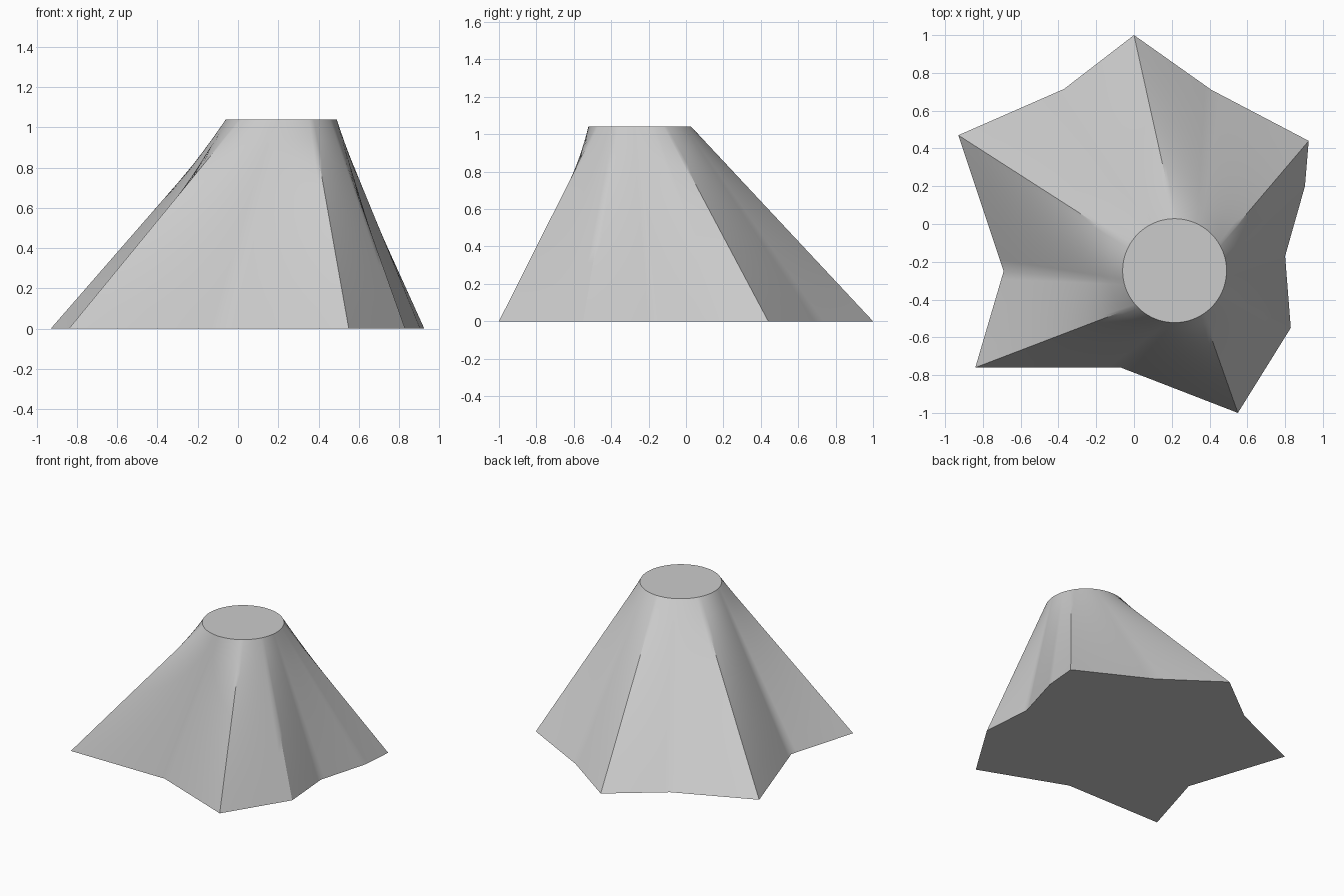
import bpy
import bmesh
from math import cos, sin, tau, radians
from mathutils import Vector

cube = bpy.data.objects.get("Cube")
if cube:
    bpy.data.objects.remove(cube)

# Star-shaped base outline, counter-clockwise from the back tip
OUTLINE = [Vector(p) for p in (
    (0, 1), (-0.37, 0.715), (-0.93, 0.47), (-0.69, -0.25),
    (-0.84, -0.76), (-0.07, -0.76), (0.55, -1), (0.83, -0.55),
    (0.80, -0.17), (0.905, 0.20), (0.925, 0.44), (0.41, 0.71))]
CENTRE, RADIUS, HEIGHT = Vector((0.215, -0.247)), 0.275, 1.04
STEPS, LEVELS = 12, 10

# Pair each base point with a rim point at the same fraction of the perimeter
edges = list(zip(OUTLINE, OUTLINE[1:] + OUTLINE[:1]))
perimeter = sum((b - a).length for a, b in edges)
rulings, travelled = [], 0
for a, b in edges:
    for i in range(STEPS):
        t = i / STEPS
        angle = tau * (0.25 + (travelled + t * (b - a).length) / perimeter)
        rim = CENTRE + RADIUS * Vector((cos(angle), sin(angle)))
        rulings.append((a.lerp(b, t), rim))
    travelled += (b - a).length

# Ruled skirt from the star to the circle, closed by flat caps
bm = bmesh.new()
rings = []
for k in range(LEVELS + 1):
    h = k / LEVELS
    rings.append([bm.verts.new((*low.lerp(high, h), h * HEIGHT))
                  for low, high in rulings])
count = len(rulings)
for lower, upper in zip(rings, rings[1:]):
    for i in range(count):
        j = (i + 1) % count
        bm.faces.new((lower[i], lower[j], upper[j], upper[i]))
bm.faces.new(rings[-1])
bm.faces.new(rings[0][::-1])

mesh = bpy.data.meshes.new("star_to_circle_loft")
bm.to_mesh(mesh)
bm.free()
loft = bpy.data.objects.new("star_to_circle_loft", mesh)
bpy.context.collection.objects.link(loft)

# Plain grey finish
grey = bpy.data.materials.new("plain_grey")
grey.use_nodes = True
colour = (0.6, 0.6, 0.6, 1)
grey.diffuse_color = colour
grey.node_tree.nodes["Principled BSDF"].inputs["Base Color"].default_value = colour
mesh.materials.append(grey)

# Smooth flanks with sharp creases
bpy.ops.object.select_all(action="DESELECT")
loft.select_set(True)
bpy.context.view_layer.objects.active = loft
bpy.ops.object.shade_smooth_by_angle(angle=radians(30))
